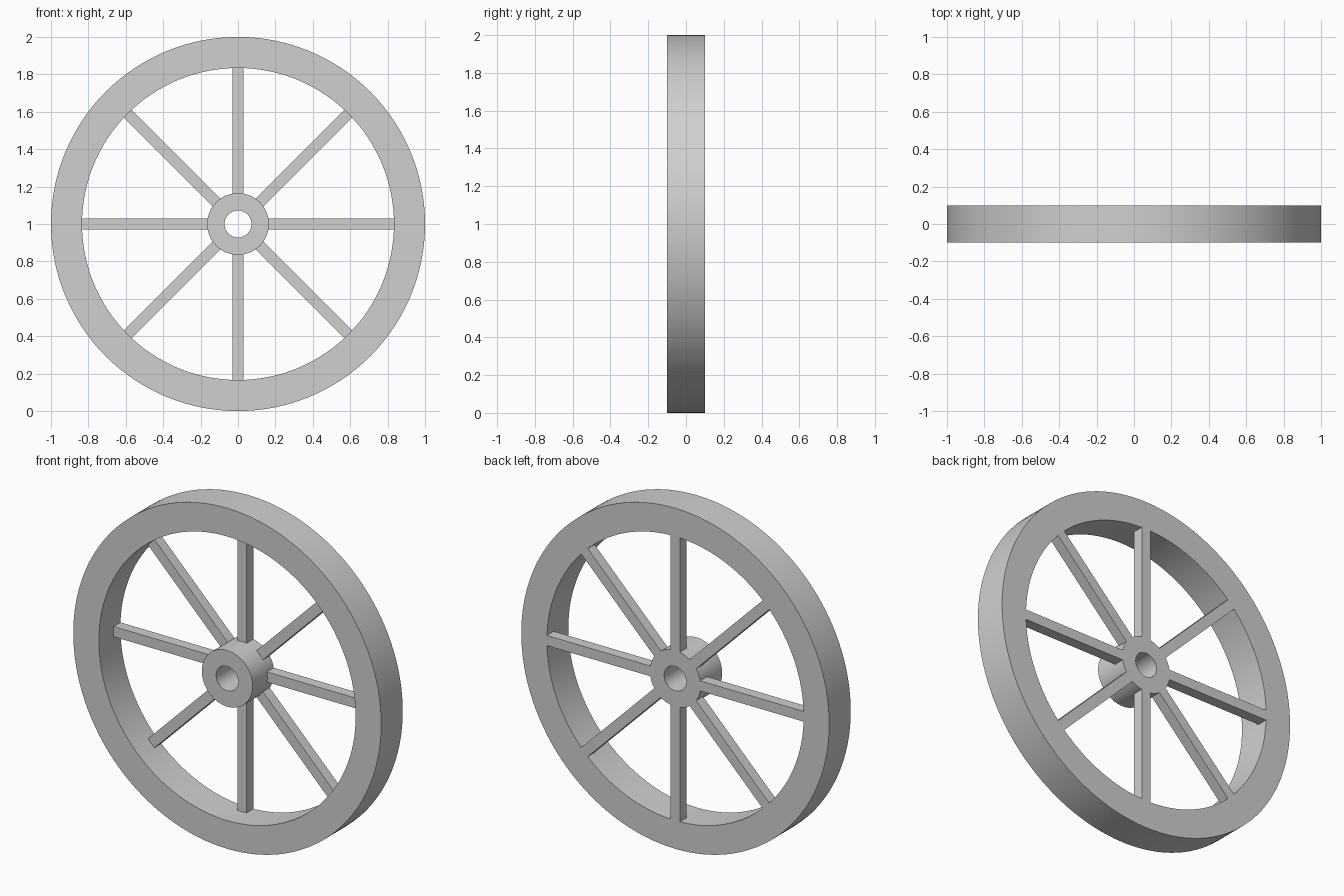
import bpy
import bmesh
from math import cos, sin, pi, radians
from mathutils import Matrix, Vector

cube = bpy.data.objects.get("Cube")
if cube:
    bpy.data.objects.remove(cube, do_unlink=True)

AXLE = Vector((0, 0, 1))   # centre of the wheel
HALF = 0.1                 # half the wheel's width
RIM_INNER, RIM_OUTER = 0.834, 1.0
HUB_INNER, HUB_OUTER = 0.072, 0.165
SPOKE_WIDTH, SPOKE_DEPTH, SPOKES = 0.06, 0.063, 8

# One grey for the whole wheel
grey = bpy.data.materials.new("light grey")
grey.use_nodes = True
colour = (0.63, 0.63, 0.63, 1)
grey.diffuse_color = colour
grey.node_tree.nodes["Principled BSDF"].inputs["Base Color"].default_value = colour


def add_object(name, bm):
    bmesh.ops.recalc_face_normals(bm, faces=bm.faces)
    mesh = bpy.data.meshes.new(name)
    bm.to_mesh(mesh)
    bm.free()
    mesh.materials.append(grey)
    obj = bpy.data.objects.new(name, mesh)
    obj.location = AXLE
    bpy.context.collection.objects.link(obj)
    return obj


def add_ring(name, inner, outer, segments):
    """Flat-sided ring around the y axis, spun from a rectangular profile."""
    bm = bmesh.new()
    profile = [(inner, -HALF), (outer, -HALF), (outer, HALF), (inner, HALF)]
    loops = []
    for i in range(segments):
        a = 2 * pi * i / segments
        loops.append([bm.verts.new((r * cos(a), y, r * sin(a))) for r, y in profile])
    for i, ring in enumerate(loops):
        following = loops[(i + 1) % segments]
        for j in range(4):
            k = (j + 1) % 4
            bm.faces.new((ring[j], ring[k], following[k], following[j]))
    obj = add_object(name, bm)
    bpy.ops.object.select_all(action='DESELECT')
    obj.select_set(True)
    bpy.context.view_layer.objects.active = obj
    bpy.ops.object.shade_smooth_by_angle(angle=radians(30))


# Rim and hub
add_ring("rim", RIM_INNER, RIM_OUTER, 128)
add_ring("hub", HUB_INNER, HUB_OUTER, 64)

# Square spokes, flush with the back of the wheel
start, end = HUB_OUTER - 0.003, RIM_INNER
for i in range(SPOKES):
    bm = bmesh.new()
    bmesh.ops.create_cube(bm, size=1)
    bmesh.ops.scale(bm, vec=(end - start, SPOKE_DEPTH, SPOKE_WIDTH), verts=bm.verts)
    bmesh.ops.translate(bm, vec=((start + end) / 2, HALF - SPOKE_DEPTH / 2, 0), verts=bm.verts)
    turn = Matrix.Rotation(2 * pi * i / SPOKES, 3, 'Y')
    bmesh.ops.rotate(bm, cent=(0, 0, 0), matrix=turn, verts=bm.verts)
    add_object(f"spoke_{i + 1}", bm)
